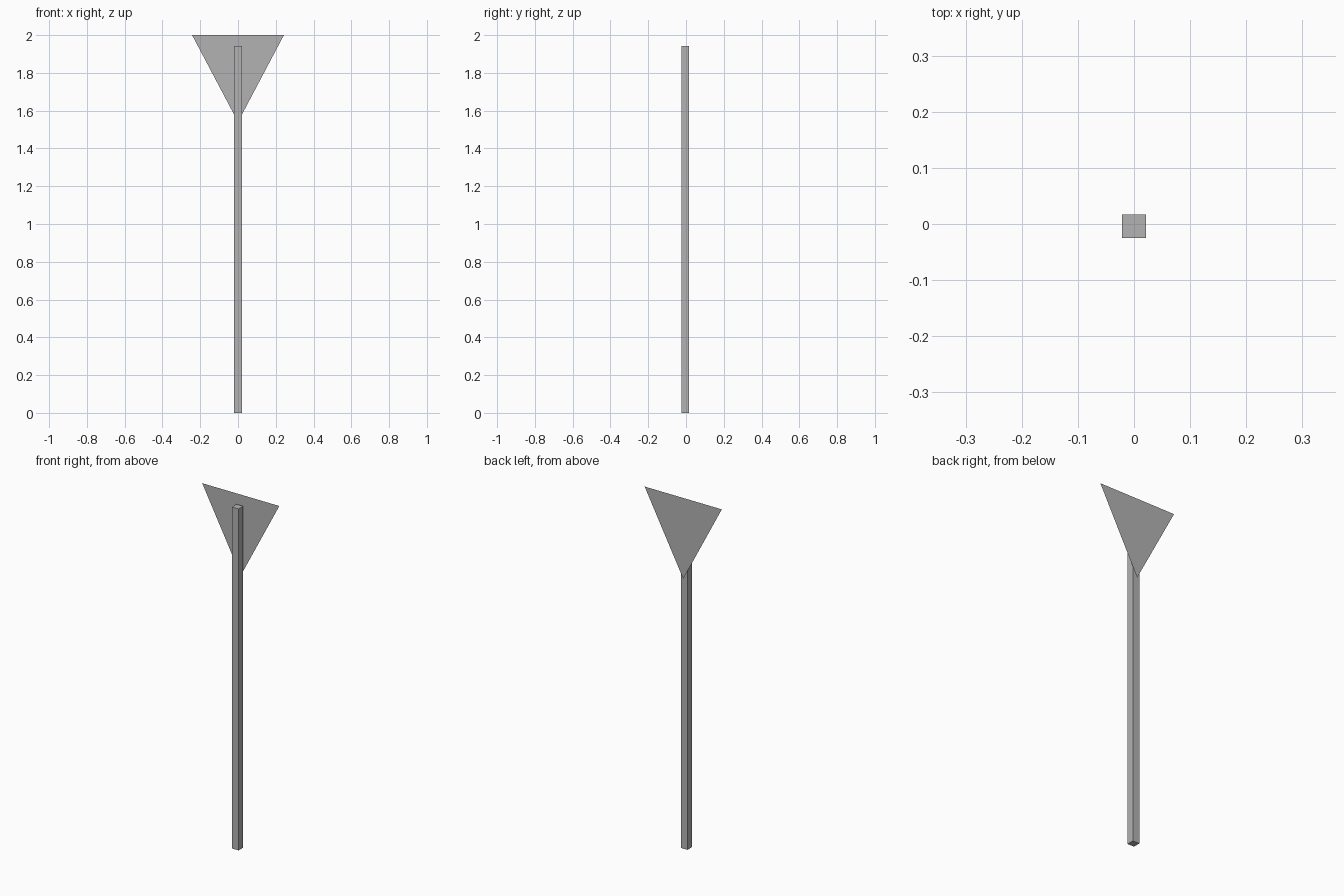
import bpy
import bmesh
from mathutils import Matrix

if "Cube" in bpy.data.objects:
    bpy.data.objects.remove(bpy.data.objects["Cube"])

# Darker grey shared by both parts
grey = bpy.data.materials.new("dark_grey")
grey.diffuse_color = (0.45, 0.45, 0.45, 1)
grey.use_nodes = True
grey.node_tree.nodes["Principled BSDF"].inputs["Base Color"].default_value = grey.diffuse_color


def make_object(name, bm):
    mesh = bpy.data.meshes.new(name)
    bm.to_mesh(mesh)
    bm.free()
    mesh.materials.append(grey)
    obj = bpy.data.objects.new(name, mesh)
    bpy.context.collection.objects.link(obj)
    return obj


POST_WIDTH = 0.042
POST_HEIGHT = 1.943
POST_Y = -0.004
SIGN_Y = 0.025

# Square post standing on the ground
bm = bmesh.new()
bmesh.ops.create_cube(
    bm, size=1,
    matrix=Matrix.Translation((0, POST_Y, POST_HEIGHT / 2))
    @ Matrix.Diagonal((POST_WIDTH, POST_WIDTH, POST_HEIGHT, 1)))
make_object("post", bm)

# Flat triangular sign panel just behind the post, pointing down, facing back
bm = bmesh.new()
corners = [(-0.243, 2.0), (0.243, 2.0), (0, 1.54)]
bm.faces.new([bm.verts.new((x, SIGN_Y, z)) for x, z in corners])
bm.normal_update()
make_object("sign_panel", bm)
